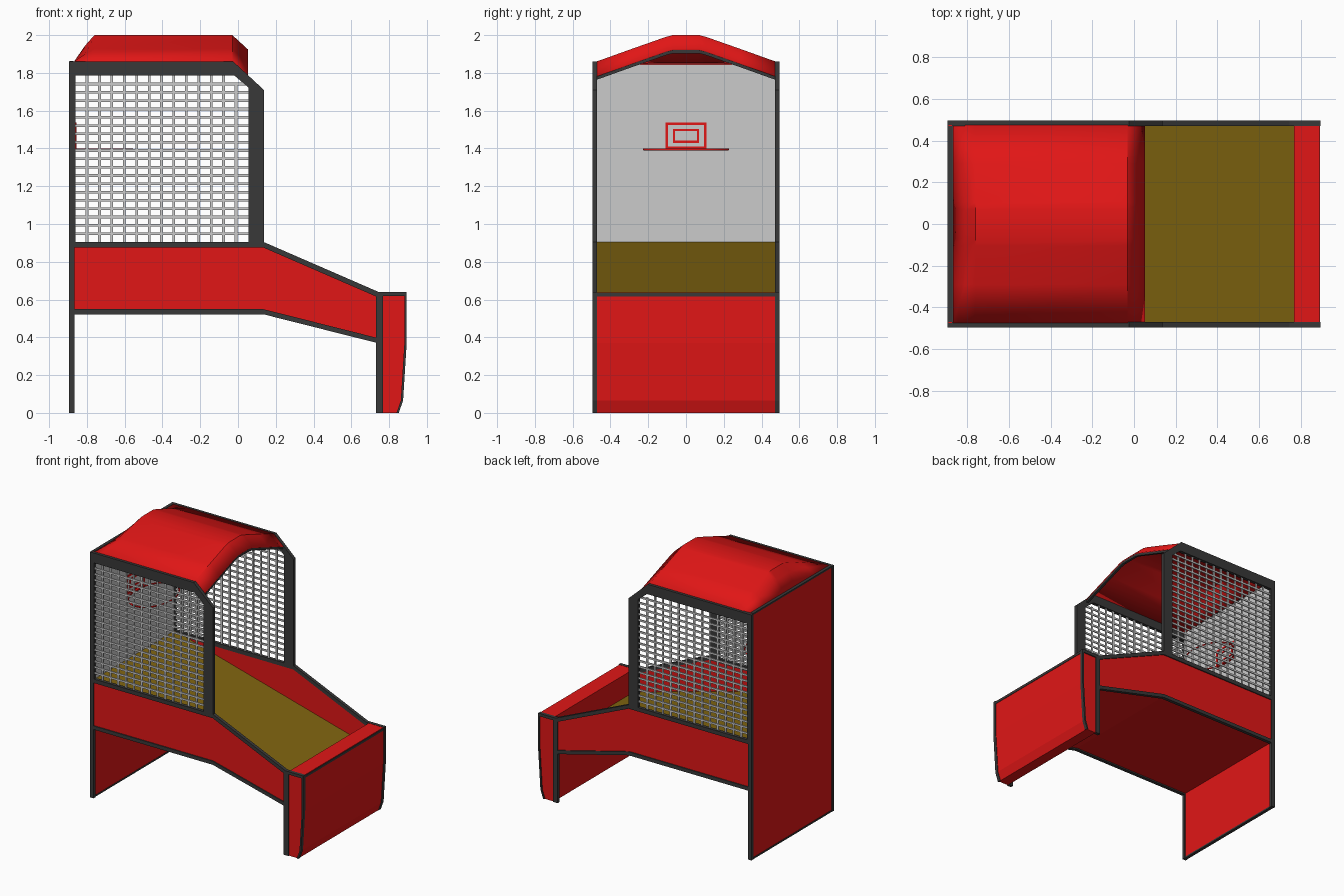
import bpy, bmesh, math

if "Cube" in bpy.data.objects:
    bpy.data.objects.remove(bpy.data.objects["Cube"])


def material(name, rgb):
    m = bpy.data.materials.new(name)
    m.diffuse_color = (*rgb, 1)
    m.use_nodes = True
    m.node_tree.nodes["Principled BSDF"].inputs["Base Color"].default_value = m.diffuse_color
    return m


RED = material("red", (0.75, 0.008, 0.008))
DARK = material("dark_trim", (0.04, 0.04, 0.04))
OCHRE = material("ochre", (0.22, 0.13, 0.005))


def finish(name, bm, mat, mirror=False):
    bmesh.ops.recalc_face_normals(bm, faces=bm.faces)
    me = bpy.data.meshes.new(name)
    bm.to_mesh(me)
    bm.free()
    ob = bpy.data.objects.new(name, me)
    bpy.context.collection.objects.link(ob)
    if mat:
        me.materials.append(mat)
    if mirror:
        mod = ob.modifiers.new("mirror", 'MIRROR')
        mod.use_axis = (False, True, False)
    return ob


def add_box(bm, x0, x1, y0, y1, z0, z1):
    vs = bmesh.ops.create_cube(bm, size=1)["verts"]
    for v in vs:
        v.co = (x0 + (v.co.x + .5) * (x1 - x0),
                y0 + (v.co.y + .5) * (y1 - y0),
                z0 + (v.co.z + .5) * (z1 - z0))


def boxes(name, dims, mat, mirror=False):
    bm = bmesh.new()
    for d in dims:
        add_box(bm, *d)
    return finish(name, bm, mat, mirror)


def band(name, outer, inner, y0, y1, mat, mirror=False, closed=False):
    """Extruded strip between two matching x-z outlines."""
    bm = bmesh.new()
    o = [bm.verts.new((x, y0, z)) for x, z in outer]
    i = [bm.verts.new((x, y0, z)) for x, z in inner]
    n = len(o)
    faces = []
    for k in range(n if closed else n - 1):
        j = (k + 1) % n
        faces.append(bm.faces.new((o[k], o[j], i[j], i[k])))
    ext = bmesh.ops.extrude_face_region(bm, geom=faces, use_keep_orig=True)["geom"]
    for v in ext:
        if isinstance(v, bmesh.types.BMVert):
            v.co.y = y1
    return finish(name, bm, mat, mirror)


IN, OUT = 0.47, 0.495      # inner and outer faces of the side trim

# Back panel with its trim
boxes("back_panel", [(-0.89, -0.872, -0.474, 0.474, 0.01, 1.86)], RED)
boxes("back_post", [(-0.895, -0.865, IN, OUT, 0, 1.86)], DARK, True)
boxes("back_edge_trim", [(-0.893, -0.87, -IN, IN, 0, 0.012),
                         (-0.893, -0.87, -IN, IN, 1.85, 1.862)], DARK)

# Lower side panels and the trim along their edges
top = [(-0.87, 0.905), (0.135, 0.905), (0.745, 0.64)]
low = [(-0.87, 0.522), (0.135, 0.522), (0.745, 0.368)]
shift = lambda path, d: [(x, z + d) for x, z in path]
band("side_panel", shift(top, -0.01), shift(low, 0.01), 0.472, 0.487, RED, True)
band("side_top_trim", top, shift(top, -0.03), IN, OUT, DARK, True)
band("side_bottom_trim", shift(low, 0.027), low, IN, OUT, DARK, True)

# Underside and sloping ball ramp
floor = [(-0.872, 0.55), (0.135, 0.55), (0.77, 0.388)]
band("underside", floor, shift(floor, -0.018), -0.473, 0.473, RED)
ramp = [(-0.872, 0.907), (0.775, 0.462)]
band("ball_ramp", ramp, shift(ramp, -0.015), -0.473, 0.473, OCHRE)

# Front box: post, body and thin edge trim
boxes("front_post", [(0.73, 0.768, IN, OUT, 0, 0.64)], DARK, True)
front = [(0.889, 0.638), (0.889, 0.37), (0.87, 0.065), (0.847, 0.0)]
back = [(0.766, z) for x, z in front]
band("front_box", front, back, -0.487, 0.487, RED)
edge = [(x + 0.004, z) for x, z in front]
band("front_edge_trim", edge, [(x - 0.012, z) for x, z in edge], IN, OUT, DARK, True)
boxes("front_top_trim", [(0.76, 0.893, IN, OUT, 0.618, 0.64)], DARK, True)
boxes("front_lip_trim", [(0.87, 0.892, -IN, IN, 0.616, 0.634)], DARK)

# Upper side frame around the mesh window
band("window_frame",
     [(-0.87, 0.88), (0.137, 0.88), (0.137, 1.71), (-0.025, 1.86), (-0.87, 1.86)],
     [(-0.86, 0.905), (0.056, 0.905), (0.056, 1.722), (-0.018, 1.785), (-0.86, 1.785)],
     IN, OUT, DARK, True, closed=True)

# Wire mesh in the window
COLS, ROWS, W = 14, 20, 0.007
wires = []
for k in range(1, COLS):
    x = -0.865 + k * 0.92 / COLS
    wires.append((x - W, x + W, 0.475, 0.483, 0.9, 1.79 if x < -0.02 else 1.75))
for k in range(1, ROWS):
    z = 0.905 + k * 0.88 / ROWS
    wires.append((-0.866, 0.06, 0.482, 0.49, z - W, z + W))
boxes("window_mesh", wires, None, True)

# Arched roof with a hipped rear and a sloped front rim
half = [(0.474, 0.0), (0.29, 0.066), (0.105, 0.131), (0.07, 0.14)]
arch = [(-y, h) for y, h in half] + [(y, h) for y, h in reversed(half)]
stations = [(-0.868, 0.0, 0), (-0.81, 0.6, 0), (-0.76, 1, 0), (-0.03, 1, 0), (0.052, 1, -0.075)]
bm = bmesh.new()
grid = [[bm.verts.new((x, y, 1.86 + s * h + d)) for y, h in arch] for x, s, d in stations]
for a, b in zip(grid, grid[1:]):
    for j in range(len(arch) - 1):
        bm.faces.new((a[j], b[j], b[j + 1], a[j + 1]))
me = bpy.data.meshes.new("roof")
bm.to_mesh(me)
bm.free()
me.materials.append(RED)
roof = bpy.data.objects.new("roof", me)
bpy.context.collection.objects.link(roof)
bpy.context.view_layer.objects.active = roof
roof.select_set(True)
bpy.ops.object.shade_smooth_by_angle(angle=math.radians(40))
solid = roof.modifiers.new("thickness", 'SOLIDIFY')
solid.thickness = 0.012
solid.offset = -1

# Dark trim under the roof's front rim
bm = bmesh.new()
ring = [[bm.verts.new((x, y, 1.785 + h + dz)) for y, h in arch]
        for x, dz in ((0.048, -0.004), (0.048, -0.022), (0.03, -0.022), (0.03, 0.004))]
for k in range(4):
    a, b = ring[k], ring[(k + 1) % 4]
    for j in range(len(arch) - 1):
        bm.faces.new((a[j], a[j + 1], b[j + 1], b[j]))
for j in (0, -1):
    bm.faces.new([r[j] for r in ring])
finish("roof_rim_trim", bm, DARK)

# Backboard with target rectangles
boxes("backboard", [(-0.874, -0.86, -0.472, 0.472, 0.89, 1.845)], None)


def outline(w, z0, z1, t):
    x0, x1 = -0.861, -0.855
    return [(x0, x1, -w, w, z0, z0 + t), (x0, x1, -w, w, z1 - t, z1),
            (x0, x1, -w, -w + t, z0 + t, z1 - t), (x0, x1, w - t, w, z0 + t, z1 - t)]


boxes("target_marking", outline(0.108, 1.395, 1.538, 0.014) + outline(0.07, 1.43, 1.503, 0.011), RED)

# Hoop
bpy.ops.mesh.primitive_torus_add(major_radius=0.222, minor_radius=0.006, major_segments=32,
                                 minor_segments=8, location=(-0.705, 0, 1.395))
hoop = bpy.context.object
hoop.name = "hoop"
hoop.scale = (0.66, 1, 1)
hoop.data.materials.append(RED)
bpy.ops.object.shade_smooth_by_angle(angle=math.radians(60))
boxes("hoop_bracket", [(-0.862, -0.84, -0.05, 0.05, 1.389, 1.401)], RED)
